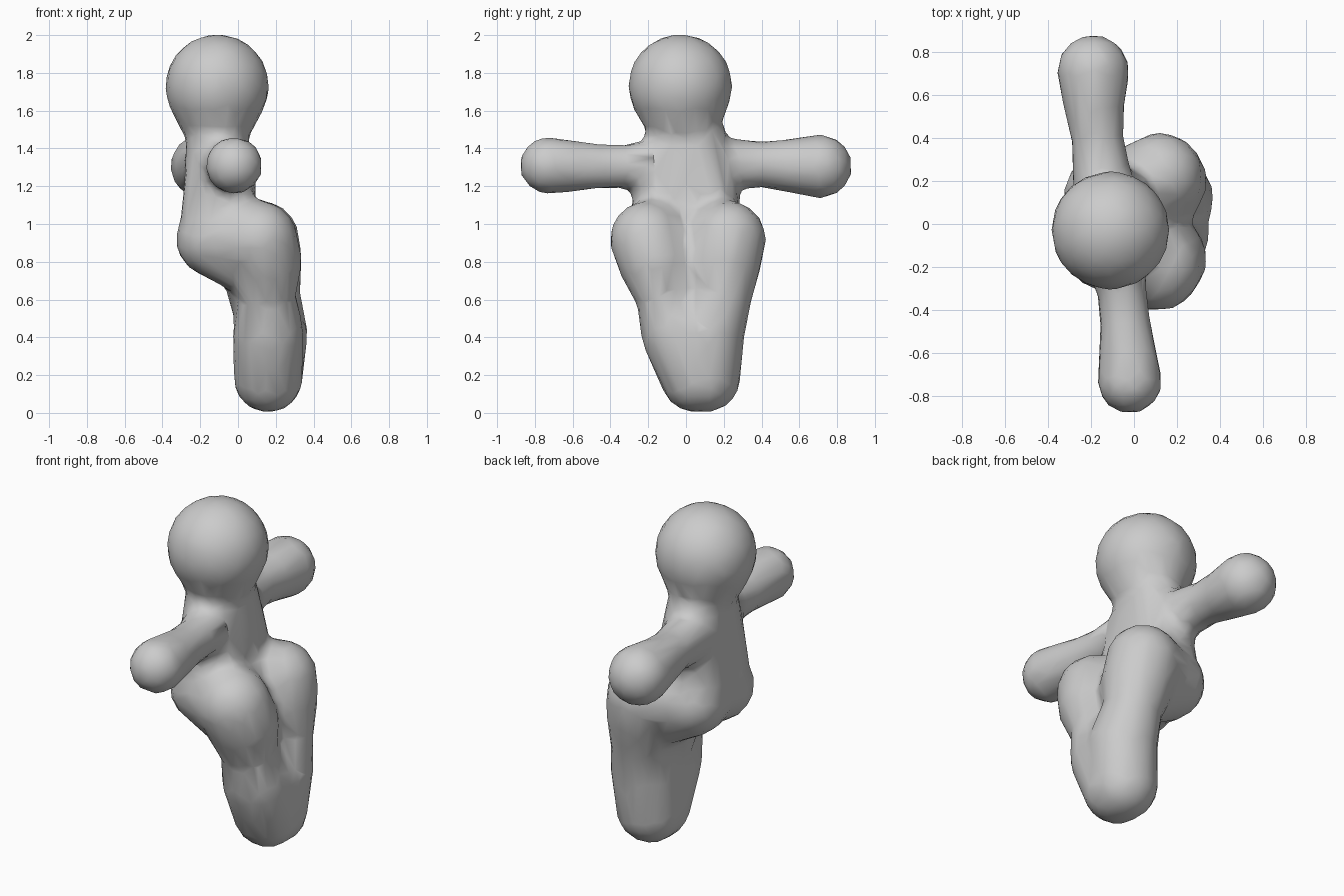
import bpy, bmesh
from mathutils import Vector

if "Cube" in bpy.data.objects:
    bpy.data.objects.remove(bpy.data.objects["Cube"])

# Unit ball points used for every capsule
ball = bmesh.new()
bmesh.ops.create_icosphere(ball, subdivisions=3, radius=1)
BALL = [v.co.copy() for v in ball.verts]
ball.free()


def add_limb(target, points):
    """Chain of tapered capsules through (x, y, z, radius) points."""
    for a, b in zip(points, points[1:]):
        bm = bmesh.new()
        for x, y, z, r in (a, b):
            for p in BALL:
                bm.verts.new(p * r + Vector((x, y, z)))
        bmesh.ops.convex_hull(bm, input=bm.verts[:])
        loose = [v for v in bm.verts if not v.link_faces]
        bmesh.ops.delete(bm, geom=loose, context='VERTS')
        bmesh.ops.recalc_face_normals(bm, faces=bm.faces[:])
        part = bpy.data.meshes.new("part")
        bm.to_mesh(part)
        bm.free()
        target.from_mesh(part)
        bpy.data.meshes.remove(part)


body = bmesh.new()

# Head and neck
add_limb(body, [(-0.11, -0.03, 1.73, 0.277), (-0.11, -0.01, 1.49, 0.165)])

# Torso: two side-by-side columns from shoulders to hips, filled between
for s in (-1, 1):
    add_limb(body, [(-0.11, s * 0.05, 1.45, 0.165), (-0.10, s * 0.09, 1.18, 0.19),
                    (-0.11, s * 0.10, 0.93, 0.205)])
add_limb(body, [(-0.11, 0, 1.45, 0.16), (-0.09, 0, 1.18, 0.19), (-0.11, 0, 0.93, 0.20)])

# Arms, widening to round hands
add_limb(body, [(-0.09, -0.12, 1.31, 0.145), (-0.055, -0.32, 1.305, 0.116),
                (-0.04, -0.47, 1.305, 0.12), (-0.02, -0.73, 1.31, 0.152)])
add_limb(body, [(-0.14, 0.12, 1.32, 0.145), (-0.17, 0.40, 1.315, 0.122),
                (-0.185, 0.55, 1.31, 0.142), (-0.19, 0.71, 1.305, 0.17)])

# Legs: thighs reach to the knees, shins drop and meet at the feet
add_limb(body, [(-0.12, -0.10, 0.92, 0.205), (0.11, -0.20, 0.92, 0.205),
                (0.14, -0.16, 0.80, 0.20), (0.15, -0.11, 0.62, 0.155),
                (0.16, -0.05, 0.42, 0.19), (0.16, 0.05, 0.185, 0.185)])
add_limb(body, [(-0.12, 0.10, 0.92, 0.205), (0.12, 0.22, 0.92, 0.205),
                (0.14, 0.20, 0.80, 0.20), (0.17, 0.19, 0.62, 0.16),
                (0.18, 0.12, 0.42, 0.19), (0.16, 0.105, 0.185, 0.185)])

# Undersides of the thighs, sloping from the hips down to the shins
for y in (-0.11, 0.13):
    add_limb(body, [(-0.13, y, 0.92, 0.20), (0.12, y, 0.77, 0.185)])

# Web between the legs, leaving a groove in front of it
add_limb(body, [(-0.06, 0.0, 1.0, 0.18), (0.05, 0.01, 0.88, 0.17),
                (0.12, 0.04, 0.5, 0.14)])

mesh = bpy.data.meshes.new("figure_body")
body.to_mesh(mesh)
body.free()
figure = bpy.data.objects.new("figure_body", mesh)
bpy.context.collection.objects.link(figure)
bpy.context.view_layer.objects.active = figure
figure.select_set(True)
bpy.ops.object.shade_smooth()

# Fuse the parts into one soft skin, then thin it to a light mesh
fuse = figure.modifiers.new("fuse", 'REMESH')
fuse.mode = 'VOXEL'
fuse.voxel_size = 0.03
fuse.use_smooth_shade = True
soften = figure.modifiers.new("soften", 'SMOOTH')
soften.factor = 0.5
soften.iterations = 5
thin = figure.modifiers.new("thin", 'DECIMATE')
thin.ratio = 0.12
